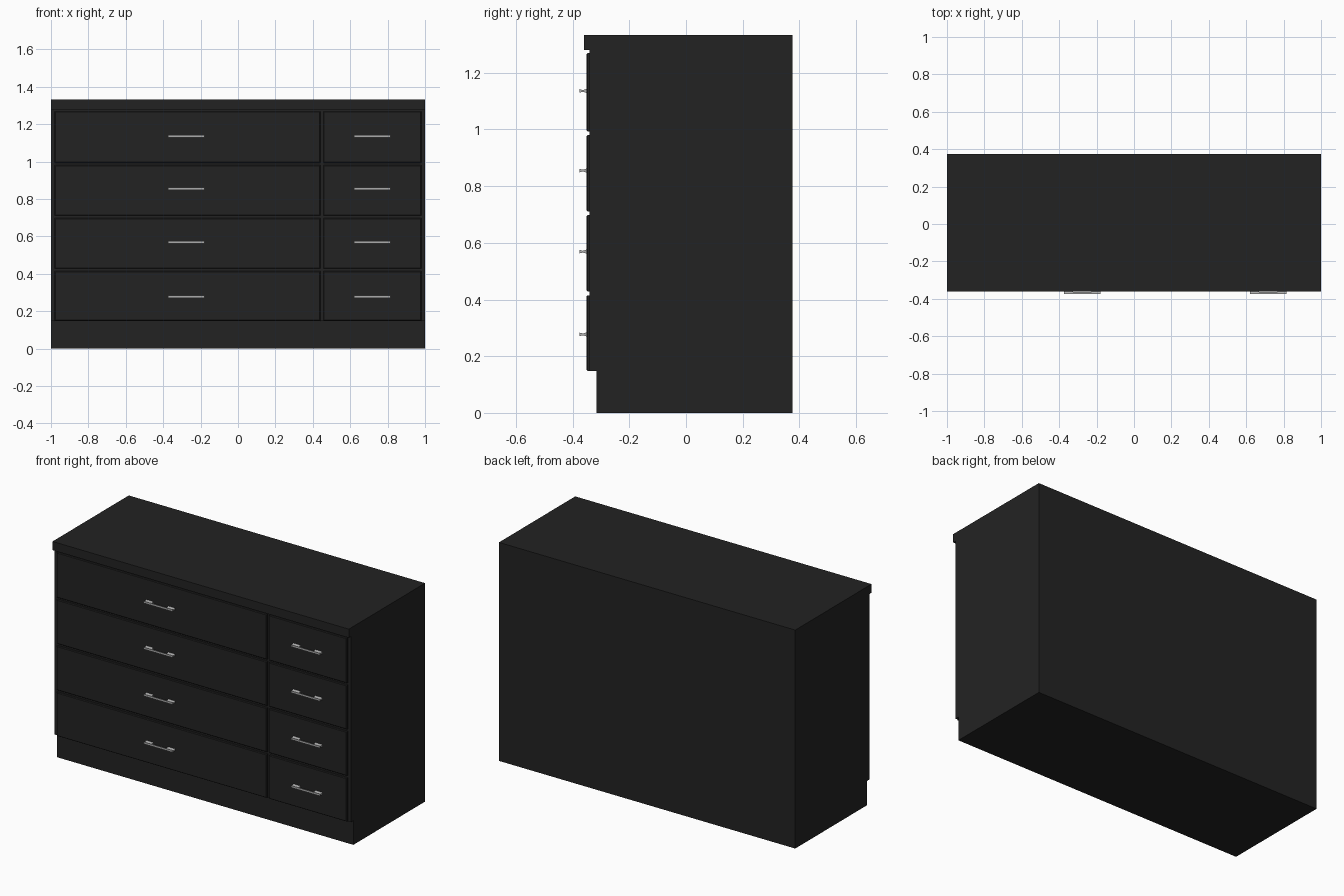
import bpy, bmesh
from mathutils import Vector

if "Cube" in bpy.data.objects:
    bpy.data.objects.remove(bpy.data.objects["Cube"])


def material(name, r, g, b):
    m = bpy.data.materials.new(name)
    m.diffuse_color = (r, g, b, 1)
    m.use_nodes = True
    m.node_tree.nodes["Principled BSDF"].inputs["Base Color"].default_value = m.diffuse_color
    return m


BLACK = material("black lacquer", 0.0165, 0.0165, 0.0165)
STEEL = material("brushed steel", 0.42, 0.42, 0.42)


def extrude_profile(bm, profile, x0, x1):
    """Sweep a closed (y, z) outline from x0 to x1."""
    face = bm.faces.new([bm.verts.new((x0, y, z)) for y, z in profile])
    new = bmesh.ops.extrude_face_region(bm, geom=[face])["geom"]
    verts = [v for v in new if isinstance(v, bmesh.types.BMVert)]
    bmesh.ops.translate(bm, verts=verts, vec=Vector((x1 - x0, 0, 0)))


def finish(bm, name, mat):
    bmesh.ops.recalc_face_normals(bm, faces=bm.faces)
    me = bpy.data.meshes.new(name)
    bm.to_mesh(me)
    bm.free()
    me.materials.append(mat)
    ob = bpy.data.objects.new(name, me)
    bpy.context.collection.objects.link(ob)
    return ob


BACK, FRAME, FACE, TIP = 0.375, -0.34, -0.351, -0.375

# Carcass with recessed plinth
bm = bmesh.new()
extrude_profile(bm, [(-0.316, 0), (BACK, 0), (BACK, 1.28), (FRAME, 1.28),
                     (FRAME, 0.148), (-0.316, 0.148)], -1, 1)
finish(bm, "carcass", BLACK)

# Overhanging top board
bm = bmesh.new()
extrude_profile(bm, [(-0.36, 1.28), (BACK, 1.28), (BACK, 1.333), (-0.36, 1.333)], -1, 1)
finish(bm, "top_board", BLACK)


def drawer_front(name, x0, x1, z0, z1, c=0.004):
    """Panel whose front edges are chamfered by c."""
    bm = bmesh.new()
    rings = []
    for y, d in ((FRAME, 0), (FACE + c, 0), (FACE, c)):
        rings.append([bm.verts.new(p) for p in (
            (x0 + d, y, z0 + d), (x1 - d, y, z0 + d),
            (x1 - d, y, z1 - d), (x0 + d, y, z1 - d))])
    for a, b in zip(rings, rings[1:]):
        for i in range(4):
            j = (i + 1) % 4
            bm.faces.new((a[i], a[j], b[j], b[i]))
    bm.faces.new(rings[0])
    bm.faces.new(rings[-1])
    finish(bm, name, BLACK)


def handle(name, x, z, half=0.098, foot=0.048):
    """Slim bar on two feet that flare towards the drawer."""
    bm = bmesh.new()
    mid = -0.364
    extrude_profile(bm, [(TIP, z - 0.006), (mid, z - 0.003),
                         (mid, z + 0.003), (TIP, z + 0.006)], x - half, x + half)
    for a in (x - half, x + half - foot):
        extrude_profile(bm, [(mid, z - 0.003), (FACE, z - 0.007),
                             (FACE, z + 0.007), (mid, z + 0.003)], a, a + foot)
    finish(bm, name, STEEL)


# Four rows: bottom, top, handle height
rows = [(0.148, 0.415, 0.277), (0.428, 0.698, 0.569),
        (0.711, 0.981, 0.855), (0.993, 1.269, 1.136)]
# Wide left column, narrow right column: x range, handle centre
columns = {"wide": (-0.98, 0.44, -0.276), "narrow": (0.456, 0.98, 0.717)}

for side, (x0, x1, hx) in columns.items():
    for i, (z0, z1, hz) in enumerate(rows, 1):
        drawer_front(f"{side}_drawer_{i}", x0, x1, z0, z1)
        handle(f"{side}_handle_{i}", hx, hz)
